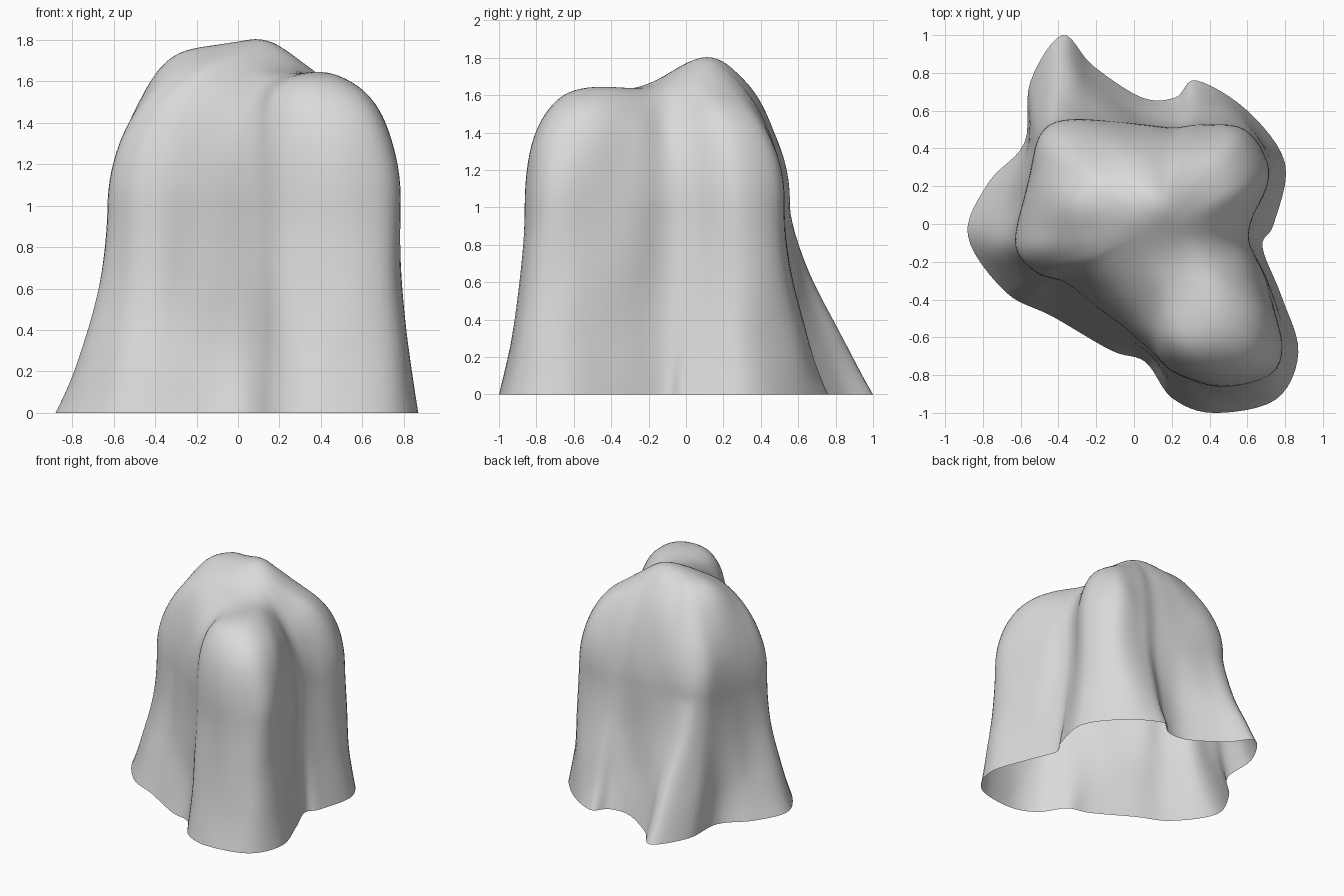
import bpy, bmesh, math
from mathutils import Vector, noise

if "Cube" in bpy.data.objects:
    bpy.data.objects.remove(bpy.data.objects["Cube"])

# Matching control points: flared foot outline and steep shoulder outline
FOOT = [(.80, .32), (.74, 0), (.68, -.12), (.78, -.38), (.87, -.68), (.75, -.93),
        (.42, -1), (.2, -.92), (.06, -.73), (-.12, -.67), (-.43, -.49), (-.68, -.36),
        (-.88, -.06), (-.77, .22), (-.58, .43), (-.55, .75), (-.38, 1), (-.22, .84),
        (.04, .67), (.22, .67), (.33, .76), (.6, .6)]
SHOULDER = [(.71, .28), (.64, .04), (.62, -.12), (.7, -.32), (.785, -.62), (.71, -.81),
            (.42, -.86), (.2, -.79), (.07, -.66), (-.1, -.51), (-.35, -.32), (-.52, -.25),
            (-.62, -.12), (-.59, .12), (-.54, .33), (-.5, .48), (-.41, .55), (-.2, .555),
            (.02, .52), (.2, .5), (.36, .53), (.59, .5)]
STEPS, WALL, CROWN = 6, 22, 30
RIM_Z = 1.0
CENTRE = Vector((.12, -.04))


def smooth_loop(points):
    """Closed Catmull-Rom curve through the points."""
    p = [Vector(q) for q in points]
    n, out = len(p), []
    for i in range(n):
        a, b, c, d = (p[(i + k) % n] for k in (-1, 0, 1, 2))
        for j in range(STEPS):
            t = j / STEPS
            out.append(b + (c - a) * t / 2 + (a * 2 - b * 5 + c * 4 - d) * t * t / 2
                       + (b * 3 - a - c * 3 + d) * t ** 3 / 2)
    return out


def bump(p, x, y, size):
    return math.exp(-((p.x - x) ** 2 + (p.y - y) ** 2) / size ** 2)


def crown_height(p):
    """Broad plateau with a summit, a lower front lobe and side gullies."""
    return (1.6 + .08 * bump(p, .14, .1, .19) + .17 * bump(p, -.08, .18, .4)
            + .13 * bump(p, -.42, .15, .22) + .05 * bump(p, .42, -.5, .28)
            - .07 * bump(p, .55, -.08, .14) - .05 * bump(p, .05, -.45, .16))


def roughen(v):
    """Broad weathering with vertically stretched grain."""
    q = Vector((v.x * 4, v.y * 4, v.z * 1.6))
    return v + Vector((noise.noise(q), noise.noise(q + Vector((9, 0, 0))),
                       .6 * noise.noise(q + Vector((0, 9, 0))))) * .018 * min(1, v.z * 3)


foot, shoulder = smooth_loop(FOOT), smooth_loop(SHOULDER)
bm = bmesh.new()
rings = []

# Flared wall, with a longer slope down the back spur
for i in range(WALL):
    z = RIM_Z * i / WALL
    ring = []
    for f, s in zip(foot, shoulder):
        w = (1 - z / RIM_Z) ** (1.9 - .6 * bump(f, -.38, 1, .4))
        ring.append(bm.verts.new(roughen(Vector((*s.lerp(f, w), z)))))
    rings.append(ring)

# Rounded crown, squarer over the front lobe and softer over the spur
for i in range(CROWN):
    s = math.cos(math.pi / 2 * i / CROWN)
    ring = []
    for p in shoulder:
        q = CENTRE + (p - CENTRE) * s
        power = 3.4 + 4 * bump(p, .45, -.9, .35) - .7 * bump(p, -.4, .55, .3)
        rise = (1 - s ** power) ** .5
        ring.append(bm.verts.new(roughen(
            Vector((*q, RIM_Z + (crown_height(q) - RIM_Z) * rise)))))
    rings.append(ring)

n = len(foot)
for low, high in zip(rings, rings[1:]):
    for j in range(n):
        k = (j + 1) % n
        bm.faces.new((low[k], low[j], high[j], high[k]))
top = bm.verts.new(roughen(Vector((*CENTRE, crown_height(CENTRE)))))
for j in range(n):
    bm.faces.new((rings[-1][(j + 1) % n], rings[-1][j], top))

bmesh.ops.recalc_face_normals(bm, faces=bm.faces)
if top.normal.z < 0:
    bmesh.ops.reverse_faces(bm, faces=bm.faces)

mesh = bpy.data.meshes.new("rock")
bm.to_mesh(mesh)
bm.free()
rock = bpy.data.objects.new("rock", mesh)
bpy.context.collection.objects.link(rock)

# Pale grey stone
stone = bpy.data.materials.new("pale_grey_stone")
stone.use_nodes = True
colour = (.7, .7, .7, 1)
stone.diffuse_color = colour
stone.node_tree.nodes["Principled BSDF"].inputs["Base Color"].default_value = colour
mesh.materials.append(stone)

bpy.context.view_layer.objects.active = rock
rock.select_set(True)
bpy.ops.object.shade_smooth_by_angle(angle=math.radians(50))
